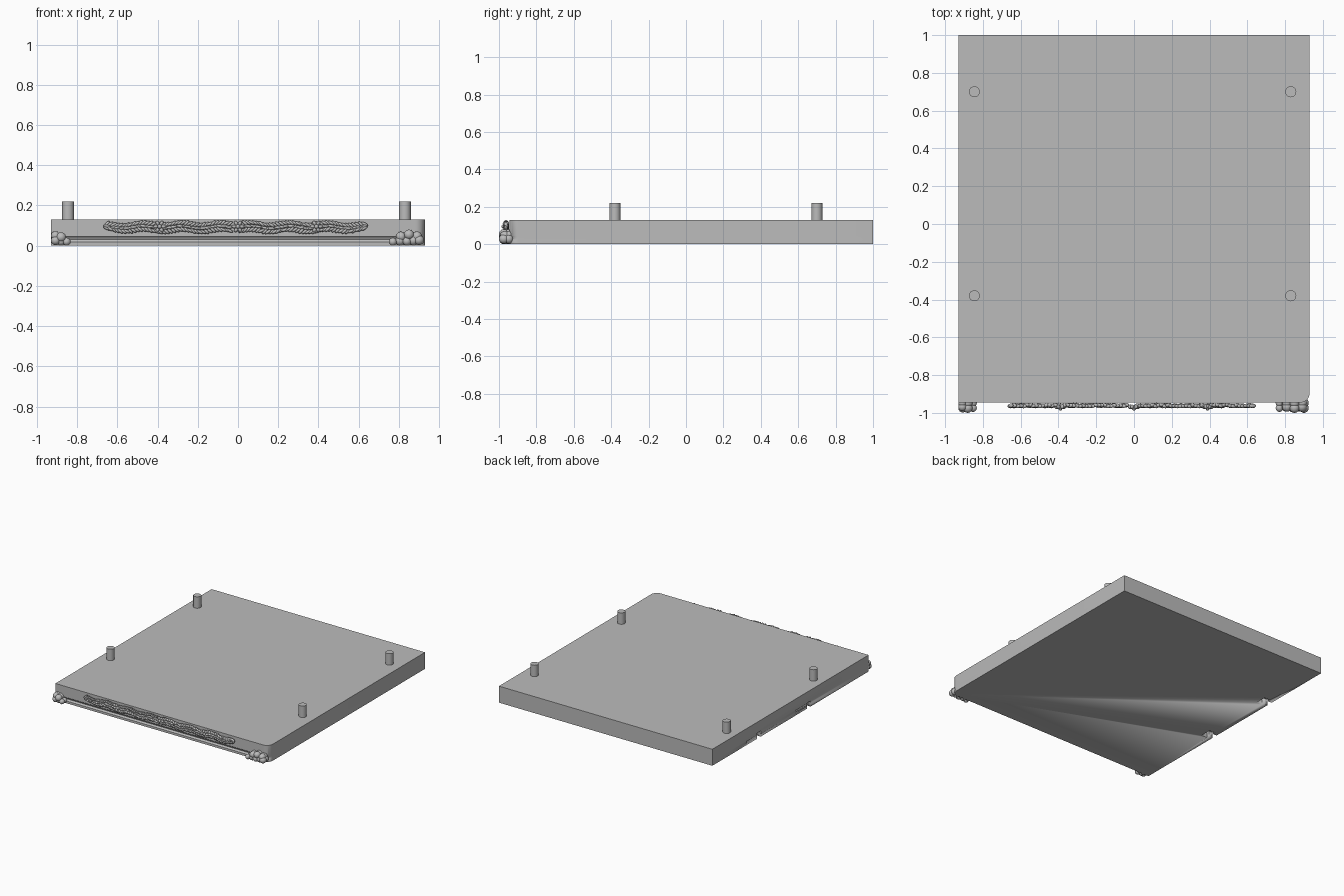
import bpy, bmesh, math, random
from mathutils import Matrix, Vector

random.seed(4)
if "Cube" in bpy.data.objects:
    bpy.data.objects.remove(bpy.data.objects["Cube"], do_unlink=True)

grey = bpy.data.materials.new("plain grey")
grey.use_nodes = True
grey.diffuse_color = (0.5, 0.5, 0.5, 1)
grey.node_tree.nodes["Principled BSDF"].inputs["Base Color"].default_value = (0.5, 0.5, 0.5, 1)


def finish(name, bm, angle=35):
    bmesh.ops.recalc_face_normals(bm, faces=bm.faces)
    mesh = bpy.data.meshes.new(name)
    bm.to_mesh(mesh)
    bm.free()
    mesh.materials.append(grey)
    obj = bpy.data.objects.new(name, mesh)
    bpy.context.collection.objects.link(obj)
    bpy.ops.object.select_all(action='DESELECT')
    obj.select_set(True)
    bpy.context.view_layer.objects.active = obj
    bpy.ops.object.shade_smooth_by_angle(angle=math.radians(angle))
    return obj


def ball(bm, centre, size, tilt=0.0, sub=2):
    m = (Matrix.Translation(centre) @ Matrix.Rotation(tilt, 4, 'Y')
         @ Matrix.Diagonal(Vector((*size, 1))))
    bmesh.ops.create_icosphere(bm, subdivisions=sub, radius=1, matrix=m)


def box(bm, centre, size):
    bmesh.ops.create_cube(bm, size=1, matrix=Matrix.Translation(centre)
                          @ Matrix.Diagonal(Vector((*size, 1))))


# Slab: stacked outlines, one rounded front corner, moulded front edge
W, FRONT, BACK, TOP, R = 0.93, -0.945, 1.0, 0.13, 0.05


def outline(inset):
    pts = [(-W, BACK), (-W, FRONT + inset)]
    for i in range(9):
        a = math.pi / 2 * i / 8
        pts.append((W - R + R * math.sin(a), FRONT + R - (R - inset) * math.cos(a)))
    return pts + [(W, BACK)]


bm = bmesh.new()
rows = [(0, 0), (0.018, 0), (0.022, 0.006), (0.03, 0.01), (0.04, 0.006), (0.045, 0), (TOP, 0)]
loops = [[bm.verts.new((x, y, z)) for x, y in outline(inset)] for z, inset in rows]
for low, high in zip(loops, loops[1:]):
    for i in range(len(low)):
        j = (i + 1) % len(low)
        bm.faces.new((low[i], low[j], high[j], high[i]))
bm.faces.new(loops[0])
bm.faces.new(loops[-1])
slab = finish("slab", bm)

# Two keyed slots cut into the underside at the side edge
for y in (0.42, -0.2):
    for centre, size in (((-W, y, 0), (0.08, 0.045, 0.09)),
                         ((-W + 0.06, y, 0), (0.05, 0.09, 0.09))):
        bm = bmesh.new()
        box(bm, centre, size)
        cutter = finish("slot_cutter", bm)
        cutter.hide_render = True
        mod = slab.modifiers.new("slot", 'BOOLEAN')
        mod.operation, mod.solver, mod.object = 'DIFFERENCE', 'EXACT', cutter
        bpy.context.view_layer.objects.active = slab
        bpy.ops.object.modifier_apply(modifier=mod.name)
        bpy.data.objects.remove(cutter, do_unlink=True)

# Four locating pegs
for side, x in (("right", -0.845), ("left", 0.83)):
    for end, y in (("front", -0.38), ("back", 0.70)):
        bm = bmesh.new()
        bmesh.ops.create_cone(bm, cap_ends=True, segments=24, radius1=0.029, radius2=0.029,
                              depth=0.11, matrix=Matrix.Translation((x, y, 0.165)))
        finish(f"peg_{end}_{side}", bm)

# Carved garland: angled leaf pairs mirrored about the middle, plus a wavy stem
bm = bmesh.new()
N = 38
for i in range(N):
    t = i / (N - 1)
    for s in (-1, 1):
        x = s * (0.03 + 0.61 * t) - 0.012
        z = 0.092 + 0.006 * math.sin(t * 20)
        taper = 1 - 0.35 * t ** 6
        for k in (-1, 0, 1):
            ball(bm, (x, FRONT - 0.012 - random.uniform(0, 0.008), z + k * 0.017 * taper),
                 (0.019, 0.011, 0.0075), s * k * 0.6 + random.uniform(-0.2, 0.2))
finish("garland_leaves", bm, 60)

# Rosettes along the garland
for n, x in enumerate((-0.39, 0, 0.39)):
    bm = bmesh.new()
    ball(bm, (x, FRONT - 0.03, 0.095), (0.011, 0.013, 0.011))
    for p in range(6):
        a = math.tau * p / 6
        ball(bm, (x + 0.019 * math.cos(a), FRONT - 0.023, 0.095 + 0.019 * math.sin(a)),
             (0.013, 0.012, 0.009), -a)
    finish(f"rosette_{n + 1}", bm, 60)

# Heaped ball clusters at the two front corners
clusters = {
    "left": [(0.77, 0.02), (0.805, 0.024), (0.84, 0.022), (0.872, 0.026), (0.9, 0.028),
             (0.81, 0.045), (0.85, 0.055), (0.89, 0.046)],
    "right": [(-0.907, 0.026), (-0.88, 0.022), (-0.852, 0.02), (-0.908, 0.05), (-0.88, 0.042)],
}
for side, spots in clusters.items():
    bm = bmesh.new()
    for i, (x, z) in enumerate(spots):
        r = min(0.025, z, W - abs(x))
        ball(bm, (x, -0.974 + 0.006 * (i % 2), z), (r, r + 0.001, r), sub=3)
        ball(bm, (x, -0.948, z), (r, r, r), sub=3)
    finish(f"ball_cluster_{side}", bm, 60)
